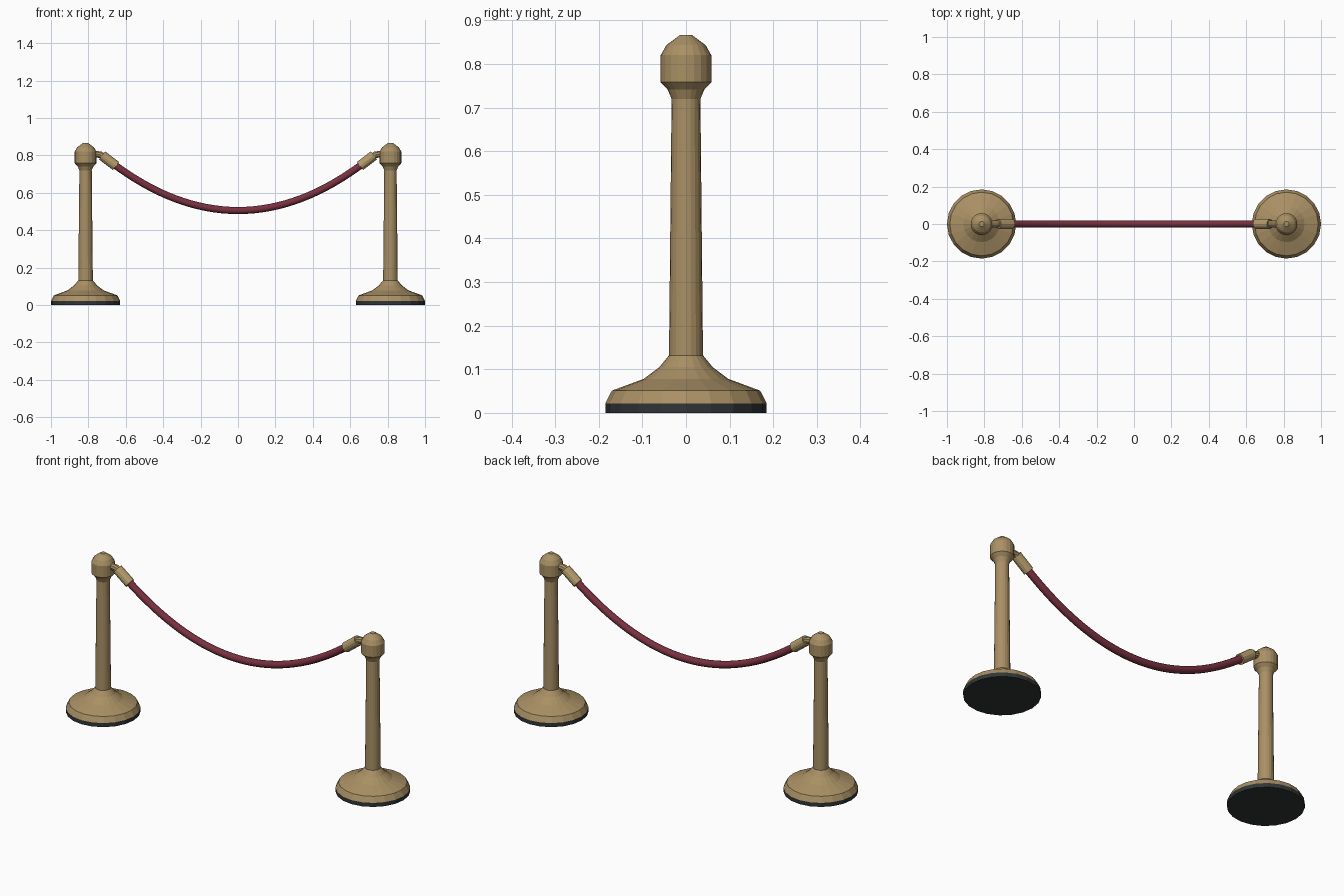
import bpy, bmesh, math
from mathutils import Vector

if "Cube" in bpy.data.objects:
    bpy.data.objects.remove(bpy.data.objects["Cube"])

def material(name, color):
    m = bpy.data.materials.new(name)
    m.diffuse_color = (*color, 1)
    m.use_nodes = True
    m.node_tree.nodes["Principled BSDF"].inputs["Base Color"].default_value = m.diffuse_color
    return m

BRASS = material("aged_brass", (0.40, 0.28, 0.13))
BRIGHT = material("bright_brass", (0.46, 0.33, 0.15))
RUBBER = material("black_rubber", (0.03, 0.035, 0.035))
VELVET = material("red_velvet", (0.19, 0.03, 0.05))

def sweep(name, rings, sides, mat, smooth=None):
    """Closed tube through rings of (centre, axis, radius); axes lie in the xz plane."""
    bm = bmesh.new()
    loops = []
    for centre, axis, radius in rings:
        u = Vector((0, 1, 0))
        v = u.cross(Vector(axis).normalized())
        loops.append([bm.verts.new(Vector(centre) + radius * (u * math.cos(a) + v * math.sin(a)))
                      for a in (2 * math.pi * i / sides for i in range(sides))])
    for a, b in zip(loops, loops[1:]):
        for i in range(sides):
            j = (i + 1) % sides
            bm.faces.new((a[i], a[j], b[j], b[i]))
    bm.faces.new(loops[0])
    bm.faces.new(loops[-1])
    bmesh.ops.recalc_face_normals(bm, faces=bm.faces[:])
    mesh = bpy.data.meshes.new(name)
    bm.to_mesh(mesh)
    bm.free()
    mesh.materials.append(mat)
    ob = bpy.data.objects.new(name, mesh)
    bpy.context.collection.objects.link(ob)
    if smooth:
        bpy.ops.object.select_all(action='DESELECT')
        ob.select_set(True)
        bpy.context.view_layer.objects.active = ob
        bpy.ops.object.shade_smooth_by_angle(angle=math.radians(smooth))
    return ob

def lathe(name, x, profile, mat):
    return sweep(name, [((x, 0, z), (0, 0, 1), r) for r, z in profile], 20, mat)

def rope_z(x):
    return 0.505 + 0.562 * x * x

for side, s in (("left", -1), ("right", 1)):
    # Post: rubber foot, flared base, tapered pole, domed cap
    x = s * 0.815
    lathe(side + "_foot_pad", x, [(0.185, 0), (0.185, 0.022)], RUBBER)
    lathe(side + "_base", x, [(0.185, 0.022), (0.17, 0.051), (0.097, 0.078),
                              (0.061, 0.105), (0.039, 0.132)], BRASS)
    lathe(side + "_pole", x, [(0.039, 0.13), (0.033, 0.722)], BRASS)
    lathe(side + "_cap", x, [(0.033, 0.72), (0.042, 0.741), (0.058, 0.758), (0.058, 0.82),
                             (0.045, 0.843), (0.014, 0.866)], BRASS)
    # Hook joining the cap to the rope end
    sweep(side + "_hook", [((s * 0.78, 0, 0.81), (-s, 0, -0.15), 0.018),
                           ((s * 0.735, 0, 0.803), (-s, 0, -0.35), 0.019),
                           ((s * 0.71, 0, 0.787), (-s, 0, -0.75), 0.020)], 10, BRASS)
    # Ferrule gripping the rope
    axis = (-s * 0.075, 0, -0.057)
    sweep(side + "_ferrule", [((s * 0.727, 0, 0.80), axis, 0.027),
                              ((s * 0.652, 0, 0.743), axis, 0.027)], 12, BRIGHT)

# Sagging velvet rope
N = 32
xs = [-0.68 + 1.36 * i / N for i in range(N + 1)]
sweep("rope", [((x, 0, rope_z(x)), (1, 0, 1.124 * x), 0.019) for x in xs], 12, VELVET, 35)
